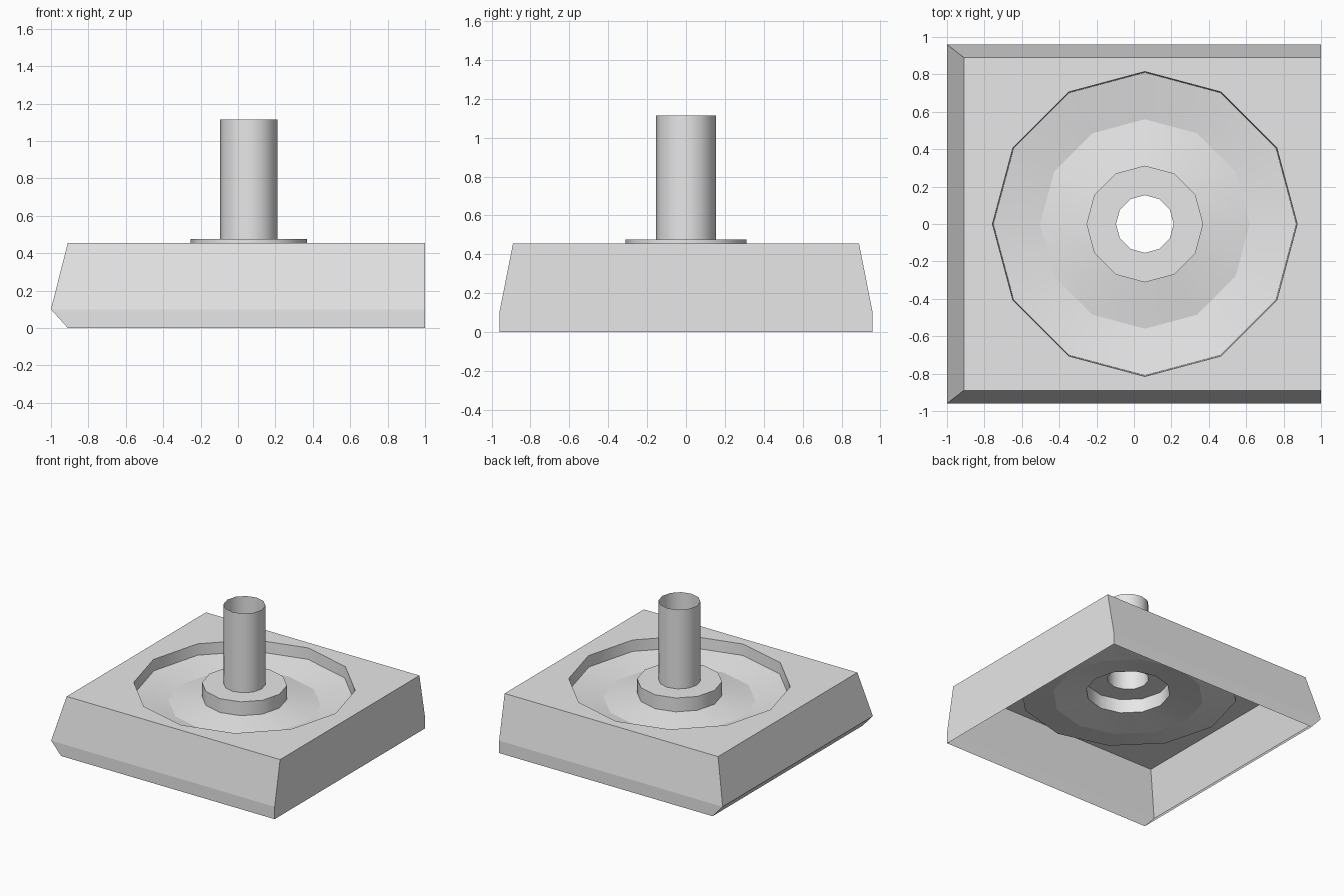
import bpy
import bmesh
from math import cos, sin, pi
from mathutils import Vector

cube = bpy.data.objects.get("Cube")
if cube:
    bpy.data.objects.remove(cube, do_unlink=True)

SIDES = 12
CENTRE_X = 0.058
TOP = 0.455
RIM = 0.815

grey = bpy.data.materials.new("light_grey")
grey.use_nodes = True
grey.diffuse_color = (0.8, 0.8, 0.8, 1)
grey.node_tree.nodes["Principled BSDF"].inputs["Base Color"].default_value = (0.8, 0.8, 0.8, 1)


def circle(radius, z):
    return [Vector((CENTRE_X + radius * cos(2 * pi * i / SIDES),
                    radius * sin(2 * pi * i / SIDES), z)) for i in range(SIDES)]


def rectangle(left, half_y, z):
    return [Vector(p) for p in ((left, -half_y, z), (1, -half_y, z),
                                (1, half_y, z), (left, half_y, z))]


def loft(bm, loops, smooth):
    """Join closed loops with quads; edges along each loop stay sharp."""
    rings = [[bm.verts.new(p) for p in loop] for loop in loops]
    for a, b in zip(rings, rings[1:]):
        n = len(a)
        for i in range(n):
            j = (i + 1) % n
            bm.faces.new((a[i], a[j], b[j], b[i])).smooth = smooth
    for ring in rings:
        for i, v in enumerate(ring):
            edge = bm.edges.get((v, ring[i - 1]))
            if edge:
                edge.smooth = False
    return rings


def finish(bm, name):
    mesh = bpy.data.meshes.new(name)
    bm.to_mesh(mesh)
    bm.free()
    mesh.materials.append(grey)
    obj = bpy.data.objects.new(name, mesh)
    bpy.context.collection.objects.link(obj)
    return obj


# Open-bottomed base: side walls, then a top plate with a round opening
bm = bmesh.new()
walls = loft(bm, [rectangle(-0.91, 0.96, 0), rectangle(-1, 0.96, 0.1),
                  rectangle(-0.91, 0.89, TOP)], False)
outer = walls[-1]
hole = [bm.verts.new(p) for p in circle(RIM, TOP)]
border = [bm.edges.get((v, outer[i - 1])) for i, v in enumerate(outer)]
border += [bm.edges.new((v, hole[i - 1])) for i, v in enumerate(hole)]
plate = bmesh.ops.triangle_fill(bm, edges=border, use_beauty=True, normal=(0, 0, 1))
for item in plate["geom"]:
    if isinstance(item, bmesh.types.BMFace):
        item.normal_update()
        if item.normal.z < 0:
            item.normal_flip()
finish(bm, "base_shell")

# Dished bowl rising to the raised collar
bm = bmesh.new()
profile = [(RIM, TOP), (0.81, 0.365), (0.56, 0.323), (0.312, 0.363),
           (0.312, 0.475), (0.154, 0.475)]
loft(bm, [circle(r, z) for r, z in profile], True)
finish(bm, "bowl_and_collar")

# Upright tube, open at both ends
bm = bmesh.new()
loft(bm, [circle(0.154, 0.475), circle(0.154, 1.115)], True)
finish(bm, "upright_tube")
